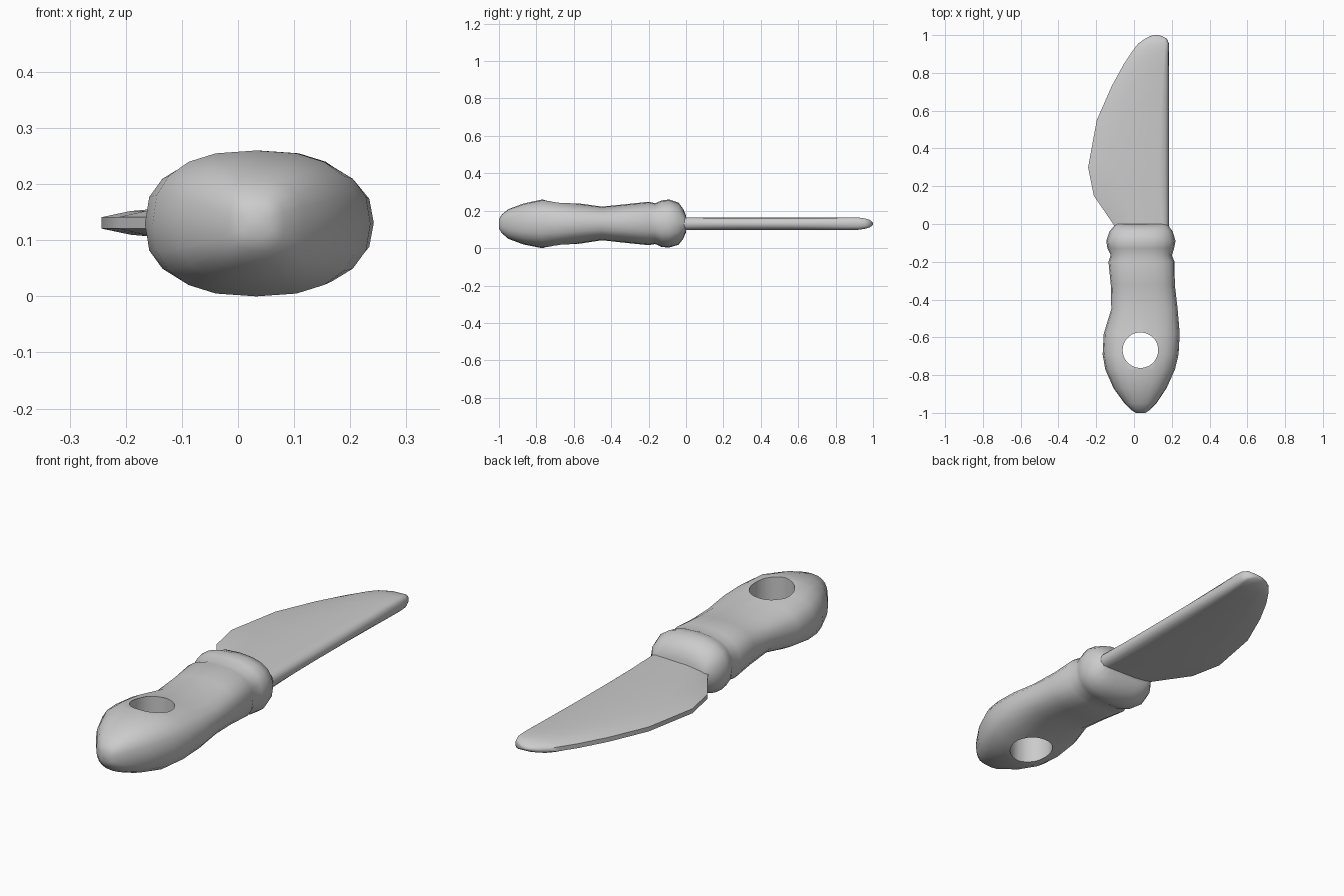
import bpy, bmesh, math

if "Cube" in bpy.data.objects:
    bpy.data.objects.remove(bpy.data.objects["Cube"])


def loft(name, rings):
    bm = bmesh.new()
    loops = [[bm.verts.new(p) for p in ring] for ring in rings]
    n = len(loops[0])
    for a, b in zip(loops, loops[1:]):
        for i in range(n):
            j = (i + 1) % n
            bm.faces.new((a[i], a[j], b[j], b[i]))
    bm.faces.new(loops[0])
    bm.faces.new(loops[-1])
    bmesh.ops.recalc_face_normals(bm, faces=bm.faces)
    mesh = bpy.data.meshes.new(name)
    bm.to_mesh(mesh)
    bm.free()
    ob = bpy.data.objects.new(name, mesh)
    bpy.context.collection.objects.link(ob)
    return ob


def activate(ob):
    bpy.ops.object.select_all(action='DESELECT')
    ob.select_set(True)
    bpy.context.view_layer.objects.active = ob


def rounded_section(y, x0, x1, z0, z1, sides=20, power=2.5):
    pts = []
    for i in range(sides):
        t = 2 * math.pi * i / sides
        c, s = math.cos(t), math.sin(t)
        u = math.copysign(abs(c) ** (2 / power), c)
        v = math.copysign(abs(s) ** (2 / power), s)
        pts.append(((x0 + x1) / 2 + u * (x1 - x0) / 2, y,
                    (z0 + z1) / 2 + v * (z1 - z0) / 2))
    return pts


def blade_section(y, x0, x1, h):
    # thin cutting edge on the left, rounded spine on the right
    w = x1 - x0
    half = [(x0, .3), (x0 + .12 * w, .62), (x0 + .35 * w, .88),
            (x1 - .12 * w, 1), (x1 - .05 * w, .85), (x1 - .015 * w, .5)]
    top = [(x, y, .131 + h * k) for x, k in half]
    low = [(x, y, .131 - h * k) for x, k in reversed(half)]
    return top + [(x1, y, .131)] + low


# Handle with collar: y, x min, x max, z min, z max
handle = loft("handle", [rounded_section(*s) for s in [
    (.0, -.095, .18, .085, .175), (-.015, -.11, .187, .05, .21),
    (-.04, -.13, .205, .018, .243), (-.09, -.147, .22, .003, .26),
    (-.13, -.14, .212, .006, .255), (-.165, -.123, .2, .022, .24),
    (-.2, -.135, .215, .016, .248), (-.32, -.123, .216, .028, .235),
    (-.45, -.12, .231, .042, .222), (-.58, -.16, .242, .022, .24),
    (-.69, -.166, .236, .007, .252), (-.77, -.152, .217, 0, .26),
    (-.87, -.108, .172, .02, .238), (-.95, -.05, .118, .05, .208),
    (-.985, -.015, .083, .08, .18), (-1, .01, .06, .105, .155)]])

# Hanging hole through the handle
bpy.ops.mesh.primitive_cylinder_add(vertices=48, radius=.094, depth=1,
                                    location=(.034, -.668, .13))
cutter = bpy.context.object
cutter.name = "hole_cutter"
cutter.hide_render = True
activate(handle)
mod = handle.modifiers.new("hole", 'BOOLEAN')
mod.operation = 'DIFFERENCE'
mod.solver = 'EXACT'
mod.object = cutter
bpy.ops.object.modifier_apply(modifier=mod.name)
bpy.data.objects.remove(cutter)

# Blade: y, cutting edge x, spine x, half thickness
blade = loft("blade", [blade_section(*s) for s in [
    (-.04, -.09, .183, .034), (0, -.11, .185, .034), (.15, -.213, .185, .034),
    (.3, -.243, .185, .034), (.55, -.197, .185, .034),
    (.73, -.118, .185, .034), (.85, -.052, .185, .034),
    (.92, -.005, .185, .033), (.955, .022, .185, .028),
    (.98, .057, .175, .021), (.994, .085, .15, .012), (1, .105, .13, .004)]])

for ob in (handle, blade):
    activate(ob)
    bpy.ops.object.shade_smooth_by_angle(angle=math.radians(50))
